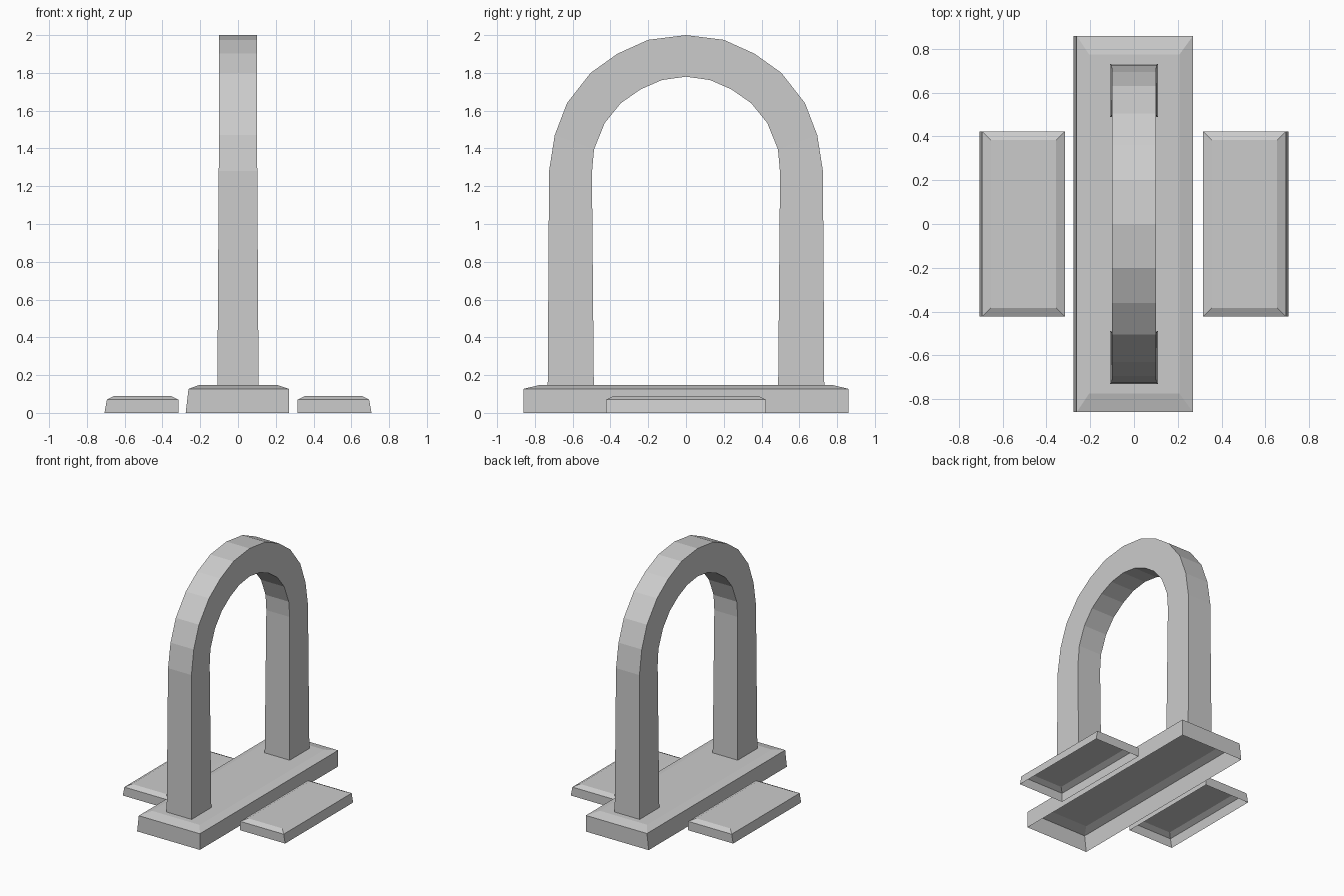
import bpy, bmesh

if "Cube" in bpy.data.objects:
    bpy.data.objects.remove(bpy.data.objects["Cube"])


def finish(bm, name):
    bmesh.ops.recalc_face_normals(bm, faces=bm.faces)
    mesh = bpy.data.meshes.new(name)
    bm.to_mesh(mesh)
    bm.free()
    obj = bpy.data.objects.new(name, mesh)
    bpy.context.collection.objects.link(obj)
    return obj


def loft(bm, rings):
    for a, b in zip(rings, rings[1:]):
        for i in range(4):
            j = (i + 1) % 4
            bm.faces.new((a[i], a[j], b[j], b[i]))


def slab(name, levels):
    """Open-bottomed chamfered slab; each level is (x0, x1, half_y, z)."""
    bm = bmesh.new()
    rings = [[bm.verts.new(p) for p in
              ((x0, -y, z), (x1, -y, z), (x1, y, z), (x0, y, z))]
             for x0, x1, y, z in levels]
    loft(bm, rings)
    bm.faces.new(rings[-1])
    return finish(bm, name)


# Plinth under the arch
slab("plinth", [(-0.277, 0.27, 0.86, 0), (-0.262, 0.27, 0.86, 0.127),
                (-0.205, 0.208, 0.775, 0.148)])

# Low step on each side
step = [(0.315, 0.707, 0.423, 0), (0.315, 0.694, 0.423, 0.07),
        (0.357, 0.654, 0.383, 0.09)]
slab("right_step", step)
slab("left_step", [(-x1, -x0, y, z) for x0, x1, y, z in step])

# Arch: matching outer and inner (y, z) points from foot to crown
outer = [(0.732, 0.148), (0.725, 1.28), (0.695, 1.47), (0.63, 1.64),
         (0.505, 1.80), (0.362, 1.902), (0.20, 1.975), (0, 2.0)]
inner = [(0.488, 0.148), (0.498, 1.27), (0.487, 1.395), (0.43, 1.535),
         (0.345, 1.64), (0.24, 1.713), (0.128, 1.762), (0, 1.78)]
half = [0.109, 0.102] + [0.101] * 6
sections = list(zip(outer, inner, half))
path = [(1, s) for s in sections] + [(-1, s) for s in reversed(sections[:-1])]

bm = bmesh.new()
rings = []
for side, ((yo, zo), (yi, zi), h) in path:
    rings.append([bm.verts.new(p) for p in
                  ((-h, side * yo, zo), (h, side * yo, zo),
                   (h, side * yi, zi), (-h, side * yi, zi))])
loft(bm, rings)
finish(bm, "arch")
